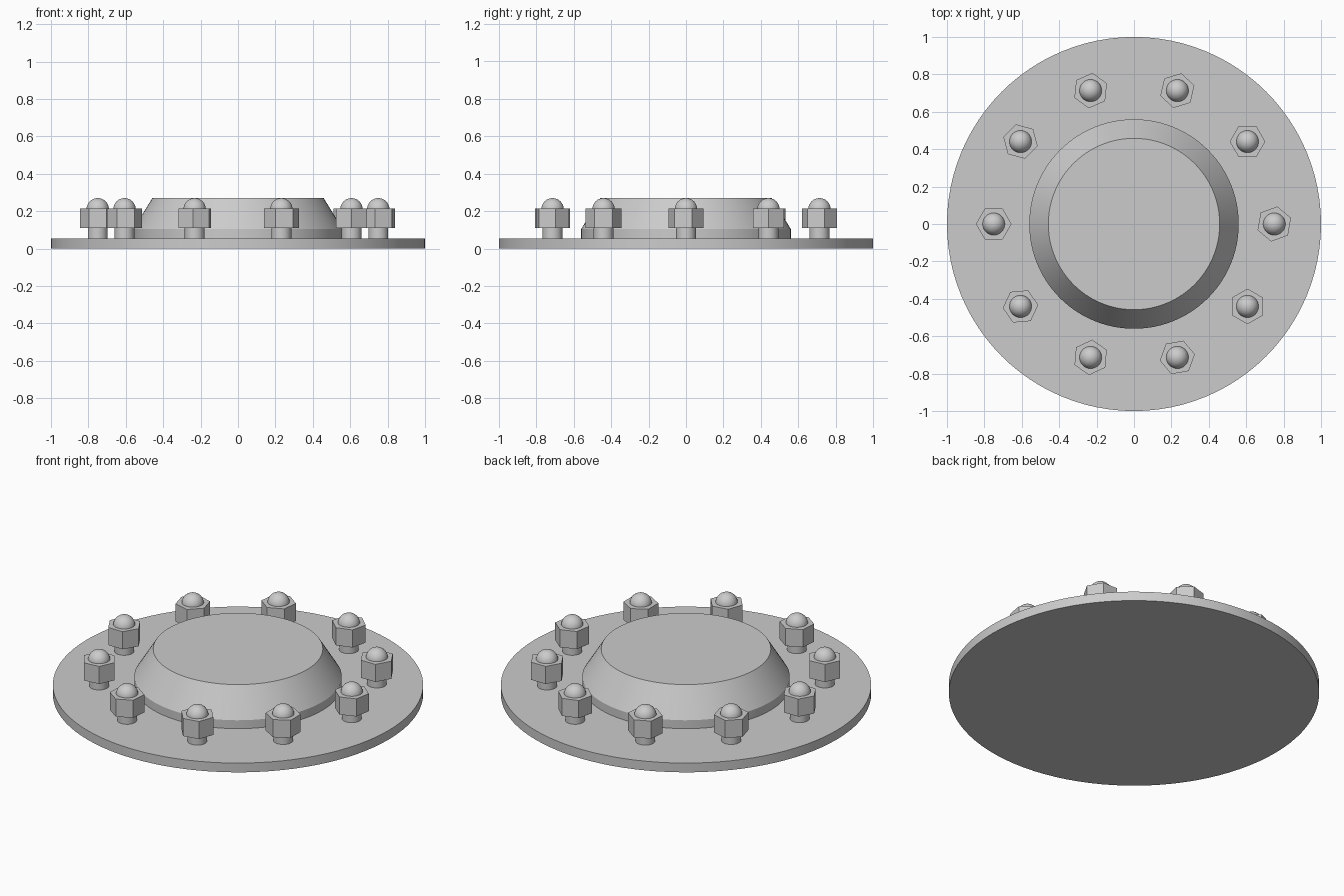
import bpy
import math

cube = bpy.data.objects.get("Cube")
if cube:
    bpy.data.objects.remove(cube, do_unlink=True)

GREY = (0.6, 0.6, 0.6, 1.0)
metal = bpy.data.materials.new("grey_metal")
metal.use_nodes = True
metal.diffuse_color = GREY
metal.node_tree.nodes["Principled BSDF"].inputs["Base Color"].default_value = GREY


def finish(name, smooth=True):
    """Name the active object, colour it and shade it."""
    obj = bpy.context.object
    obj.name = name
    obj.data.materials.append(metal)
    if smooth:
        bpy.ops.object.shade_smooth_by_angle(angle=math.radians(30))
    return obj


def prism(name, sides, r_low, r_high, z_low, z_high, x=0, y=0, turn=0, smooth=True):
    """Upright cylinder, cone frustum or polygonal prism between two heights."""
    bpy.ops.mesh.primitive_cone_add(
        vertices=sides, radius1=r_low, radius2=r_high, depth=z_high - z_low,
        location=(x, y, (z_low + z_high) / 2), rotation=(0, 0, turn))
    return finish(name, smooth)


PLATE_TOP = 0.055
HUB_EDGE = 0.105
TOP = 0.27

# Round base plate
prism("base_plate", 96, 1, 1, 0, PLATE_TOP)

# Raised hub: short straight rim, then a bevelled cap
prism("hub_rim", 96, 0.56, 0.56, PLATE_TOP, HUB_EDGE)
prism("hub_cap", 96, 0.56, 0.458, HUB_EDGE, TOP)

# Ring of bolts: stem, hexagonal nut tightened to its own angle, domed end
NUT_TURNS = [20, 0, 17, 24, 45, 0, 5, 25, 10, 30]
for i, turn in enumerate(NUT_TURNS):
    angle = math.tau * i / len(NUT_TURNS)
    x, y = 0.75 * math.cos(angle), 0.75 * math.sin(angle)
    prism(f"bolt_stem_{i}", 32, 0.053, 0.053, PLATE_TOP, 0.21, x, y)
    # The cone primitive starts at +y, so a quarter turn aligns a corner with +x
    prism(f"hex_nut_{i}", 6, 0.095, 0.095, 0.11, 0.215, x, y,
          math.radians(turn + 90), smooth=False)
    bpy.ops.mesh.primitive_uv_sphere_add(
        segments=32, ring_count=16, radius=0.06, location=(x, y, TOP - 0.06))
    finish(f"bolt_dome_{i}")
